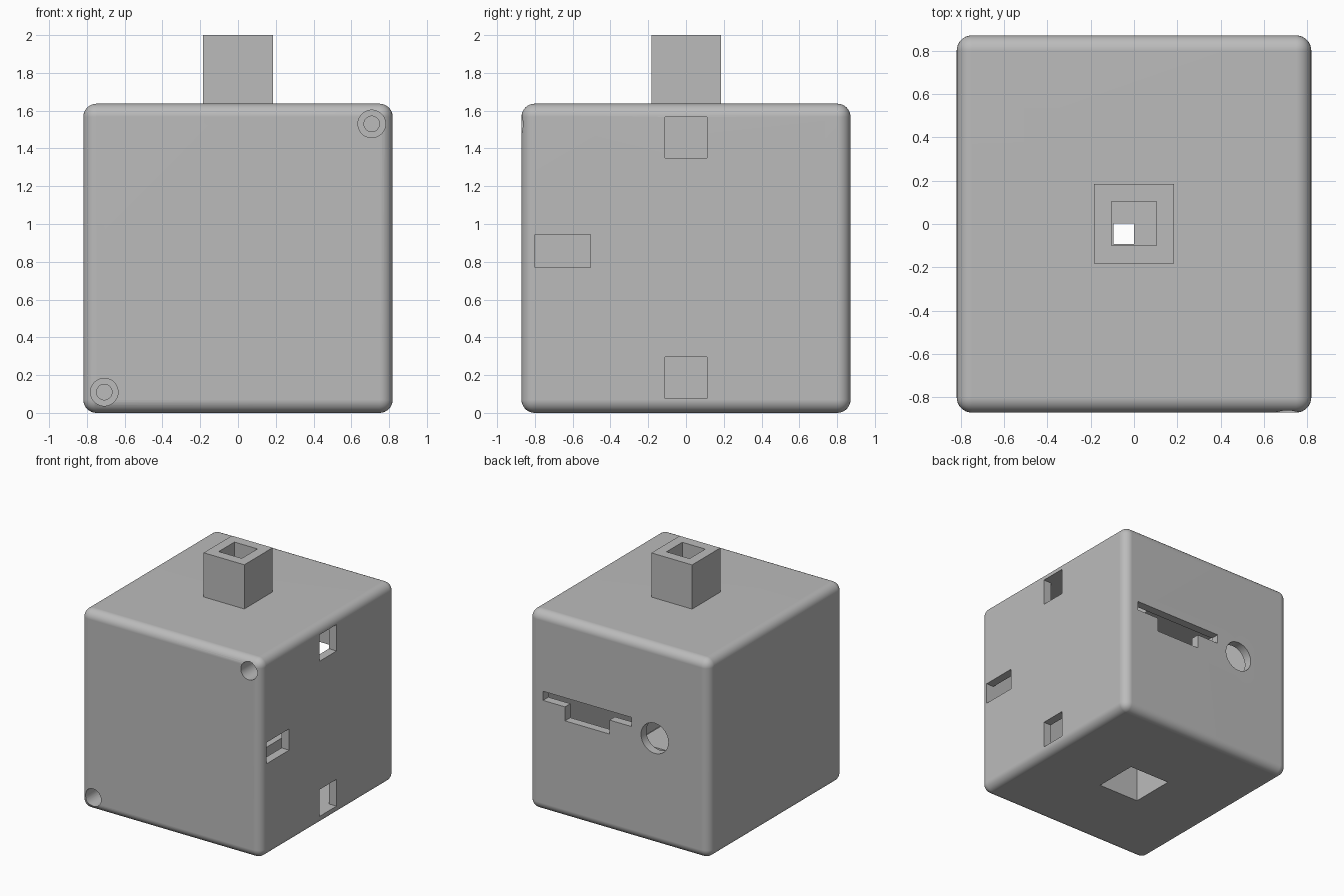
import bpy, math

if "Cube" in bpy.data.objects:
    bpy.data.objects.remove(bpy.data.objects["Cube"])


def box(name, x0, x1, y0, y1, z0, z1):
    bpy.ops.mesh.primitive_cube_add(size=1, location=((x0 + x1) / 2, (y0 + y1) / 2, (z0 + z1) / 2))
    ob = bpy.context.object
    ob.name = name
    ob.scale = (x1 - x0, y1 - y0, z1 - z0)
    bpy.ops.object.transform_apply(location=False, rotation=False, scale=True)
    return ob


def rod(name, x, z, r, y0, y1):
    bpy.ops.mesh.primitive_cylinder_add(vertices=48, radius=r, depth=y1 - y0,
                                        location=(x, (y0 + y1) / 2, z), rotation=(math.pi / 2, 0, 0))
    ob = bpy.context.object
    ob.name = name
    return ob


def apply_modifier(ob, mod):
    bpy.context.view_layer.objects.active = ob
    bpy.ops.object.modifier_apply(modifier=mod.name)


def combine(target, tool, operation):
    mod = target.modifiers.new("boolean", 'BOOLEAN')
    mod.operation = operation
    mod.solver = 'EXACT'
    mod.object = tool
    apply_modifier(target, mod)
    bpy.data.objects.remove(tool, do_unlink=True)


# Rounded outer case
W, D, H, T = 0.819, 0.871, 1.637, 0.07
case = box("case", -W, W, -D, D, 0, H)
bevel = case.modifiers.new("round", 'BEVEL')
bevel.width = 0.07
bevel.segments = 8
apply_modifier(case, bevel)

# Hollow inside
combine(case, box("cavity", -W + T, W - T, -D + T, D - T, 0.074, 1.568), 'DIFFERENCE')

# Top peg, bottom socket housing, and corner screw posts
screws = [(0.708, 1.53), (-0.708, 0.11)]
combine(case, box("peg", -0.185, 0.185, -0.182, 0.185, H - 0.04, 2.0), 'UNION')
combine(case, box("socket_housing", -0.27, 0.27, -0.27, 0.27, 0.04, 0.46), 'UNION')
for x, z in screws:
    sx = math.copysign(1, x)
    xs = sorted((sx * 0.59, sx * 0.78))
    zs = (1.41, 1.60) if z > 1 else (0.035, 0.225)
    combine(case, box("screw_post", *xs, -0.83, -0.4, *zs), 'UNION')

# Peg bore, bottom socket and the small wire hole in its ceiling
cutters = [
    box("peg_bore", -0.105, 0.104, -0.1, 0.104, 1.5, 2.1),
    box("socket", -0.186, 0.186, -0.186, 0.186, -0.1, 0.38),
    box("wire_hole", -0.095, 0.0, -0.092, 0.002, 0.3, 0.5),
]
# Right side windows
for y0, y1, z0, z1 in [(-0.11, 0.11, 1.35, 1.567), (-0.11, 0.11, 0.075, 0.295),
                       (-0.8, -0.505, 0.77, 0.945)]:
    cutters.append(box("side_window", W - 0.12, W + 0.1, y0, y1, z0, z1))
# Back stepped slot and round port
cutters += [
    box("slot_upper", -0.115, 0.69, D - 0.12, D + 0.1, 0.915, 0.99),
    box("slot_lower", 0.085, 0.49, D - 0.12, D + 0.1, 0.80, 0.97),
    rod("round_port", -0.325, 0.875, 0.124, D - 0.12, D + 0.1),
]
# Counterbored screw holes in the front
for x, z in screws:
    cutters.append(rod("screw_head", x, z, 0.073, -D - 0.1, -D + 0.25))
    cutters.append(rod("screw_shaft", x, z, 0.041, -D + 0.2, -0.43))
for cutter in cutters:
    combine(case, cutter, 'DIFFERENCE')

# Mid grey plastic
plastic = bpy.data.materials.new("grey_plastic")
plastic.diffuse_color = (0.5, 0.5, 0.5, 1)
plastic.use_nodes = True
plastic.node_tree.nodes["Principled BSDF"].inputs["Base Color"].default_value = plastic.diffuse_color
case.data.materials.clear()
case.data.materials.append(plastic)

# Smooth rounded edges, flat large faces
bpy.ops.object.select_all(action='DESELECT')
case.select_set(True)
bpy.context.view_layer.objects.active = case
bpy.ops.object.shade_smooth_by_angle(angle=math.radians(30))
weighted = case.modifiers.new("flat_faces", 'WEIGHTED_NORMAL')
weighted.keep_sharp = True
apply_modifier(case, weighted)
